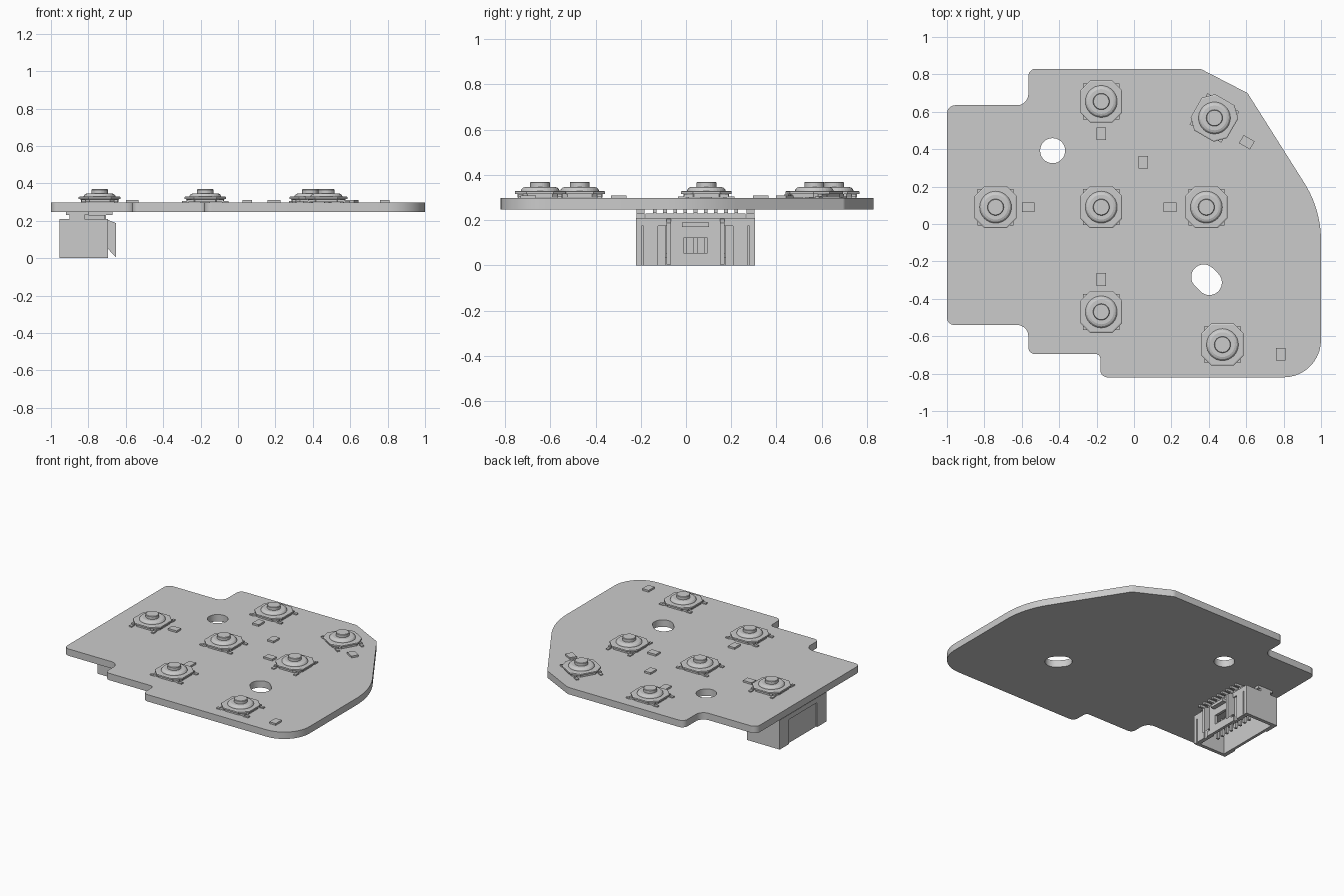
import bpy, bmesh, math
from mathutils import Vector, Matrix

cube = bpy.data.objects.get("Cube")
if cube:
    bpy.data.objects.remove(cube, do_unlink=True)

grey = bpy.data.materials.new("light grey")
grey.use_nodes = True
COLOUR = (0.6, 0.6, 0.6, 1)
grey.diffuse_color = COLOUR
grey.node_tree.nodes["Principled BSDF"].inputs["Base Color"].default_value = COLOUR

BOTTOM, TOP = 0.248, 0.297


def finish(name, bm, place):
    mesh = bpy.data.meshes.new(name)
    bmesh.ops.recalc_face_normals(bm, faces=bm.faces)
    bm.to_mesh(mesh)
    bm.free()
    mesh.materials.append(grey)
    ob = bpy.data.objects.new(name, mesh)
    bpy.context.collection.objects.link(ob)
    ob.matrix_world = place


def on_board(x, y, turn):
    return Matrix.Translation((x, y, TOP)) @ Matrix.Rotation(math.radians(turn), 4, "Z")


def box(bm, x0, x1, y0, y1, z0, z1):
    size = Matrix.Diagonal((x1 - x0, y1 - y0, z1 - z0, 1))
    mid = Matrix.Translation(((x0 + x1) / 2, (y0 + y1) / 2, (z0 + z1) / 2))
    bmesh.ops.create_cube(bm, size=1, matrix=mid @ size)


def loft(bm, rings):
    """Skin a stack of equal-length rings and cap both ends."""
    loops = [[bm.verts.new(p) for p in ring] for ring in rings]
    for a, b in zip(loops, loops[1:]):
        for i in range(len(a)):
            j = (i + 1) % len(a)
            bm.faces.new((a[i], a[j], b[j], b[i]))
    bm.faces.new(loops[0][::-1])
    bm.faces.new(loops[-1])


def octagon(half, cut, z):
    a, b = half, half - cut
    return [(x, y, z) for x, y in ((a, -b), (a, b), (b, a), (-b, a),
                                   (-a, b), (-a, -b), (-b, -a), (b, -a))]


def circle(r, z, n=32):
    return [(r * math.cos(math.tau * i / n), r * math.sin(math.tau * i / n), z)
            for i in range(n)]


def rounded(corners):
    """Outline whose (x, y, radius) corners are filleted."""
    pts = []
    for i, (x, y, r) in enumerate(corners):
        p = Vector((x, y))
        a = (Vector(corners[i - 1][:2]) - p).normalized()
        b = (Vector(corners[(i + 1) % len(corners)][:2]) - p).normalized()
        half = a.angle(b) / 2
        centre = p + (a + b).normalized() * r / math.sin(half)
        start = (p + a * r / math.tan(half) - centre).normalized()
        end = (p + b * r / math.tan(half) - centre).normalized()
        for k in range(11):
            pts.append(centre + start.slerp(end, k / 10).normalized() * r)
    return pts


# Circuit board with a round hole and a slot
outline = rounded([
    (-1, 0.635, 0.045), (-0.565, 0.635, 0.06), (-0.565, 0.83, 0.04),
    (0.355, 0.83, 0.05), (0.607, 0.7, 0.03), (1, 0.078, 0.58),
    (1, -0.82, 0.2), (-0.18, -0.82, 0.04), (-0.18, -0.695, 0.025),
    (-0.565, -0.695, 0.035), (-0.565, -0.54, 0.06), (-1, -0.54, 0.04)])
HOLE = 0.067
hole = [(x - 0.435, y + 0.392) for x, y, z in circle(HOLE, 0)]
slot = []
for i in range(34):
    t = math.radians(45) + math.tau * (i - i // 17) / 32
    s = 1 if i < 17 else -1
    slot.append((0.388 - s * 0.015 + HOLE * math.cos(t),
                 -0.298 + s * 0.015 + HOLE * math.sin(t)))

curve = bpy.data.curves.new("board_outline", "CURVE")
curve.dimensions = "2D"
curve.fill_mode = "BOTH"
curve.extrude = (TOP - BOTTOM) / 2
for loop in (outline, hole, slot):
    spline = curve.splines.new("POLY")
    spline.points.add(len(loop) - 1)
    for point, p in zip(spline.points, loop):
        point.co = (p[0], p[1], 0, 1)
    spline.use_cyclic_u = True
helper = bpy.data.objects.new("board_outline", curve)
bpy.context.collection.objects.link(helper)
bpy.context.view_layer.update()
flat = bpy.data.meshes.new_from_object(
    helper.evaluated_get(bpy.context.evaluated_depsgraph_get()))
bpy.data.objects.remove(helper, do_unlink=True)
bm = bmesh.new()
bm.from_mesh(flat)
bmesh.ops.remove_doubles(bm, verts=bm.verts, dist=0.0005)
finish("circuit_board", bm, Matrix.Translation((0, 0, (TOP + BOTTOM) / 2)))

# Push buttons: chamfered body, metal cover, round collar, plunger and legs
buttons = [(-0.175, 0.655, 0), (0.43, 0.567, -30), (-0.74, 0.09, 90),
           (-0.175, 0.09, 0), (0.387, 0.09, 90), (-0.175, -0.47, 0),
           (0.473, -0.645, 0)]
for spot in buttons:
    bm = bmesh.new()
    loft(bm, [octagon(0.1, 0.045, 0.003), octagon(0.1, 0.045, 0.018),
              octagon(0.112, 0.052, 0.019), octagon(0.112, 0.052, 0.03),
              octagon(0.106, 0.05, 0.033)])
    loft(bm, [circle(0.086, 0.03), circle(0.084, 0.038), circle(0.077, 0.046),
              circle(0.066, 0.05)])
    loft(bm, [circle(0.044, 0.045), circle(0.044, 0.069), circle(0.041, 0.072)])
    for sx in (-1, 1):
        for sy in (-1, 1):
            ys = sorted((sy * 0.076, sy * 0.096))
            box(bm, *sorted((sx * 0.09, sx * 0.125)), *ys, 0, 0.008)
            box(bm, *sorted((sx * 0.06, sx * 0.098)), *ys, 0.004, 0.018)
    finish("push_button", bm, on_board(*spot))

# Small chip components
chips = [(-0.175, 0.482, 90), (0.05, 0.33, 90), (0.603, 0.437, -30),
         (0.192, 0.09, 0), (-0.565, 0.09, 0), (-0.175, -0.297, 90),
         (0.785, -0.697, 90)]
for spot in chips:
    bm = bmesh.new()
    box(bm, -0.034, 0.034, -0.025, 0.025, 0, 0.013)
    finish("chip_component", bm, on_board(*spot))

# Connector housing under the board, open downwards
MID, HALF = 0.042, 0.263
X0, X1, ROOF, WALL = -0.955, -0.695, 0.21, 0.025
bm = bmesh.new()
box(bm, X0, X1, MID - HALF, MID + HALF, 0.175, ROOF)
box(bm, X0 + 0.01, X0 + 0.03, MID - HALF, MID + HALF, 0, 0.18)
for s in (-1, 1):
    def span(a, b):
        return sorted((MID + s * a, MID + s * b))
    box(bm, X0, X1, *span(HALF - WALL, HALF), 0, 0.18)
    box(bm, X0, X0 + 0.03, *span(0.16, HALF), 0, 0.18)
    box(bm, X1 - 0.03, X1 - 0.01, *span(0.13, HALF), 0, 0.18)
    box(bm, X1 - 0.03, X1, *span(0.165, 0.23), 0, 0.2)
    # guide ribs beside the latch, with a slanted lower end
    rib = [(X1 - 0.03, 0.05), (X1, 0.05), (X1 + 0.042, 0.005),
           (X1 + 0.042, 0.188), (X1, 0.205), (X1 - 0.03, 0.205)]
    loft(bm, [[(x, y, z) for x, z in rib] for y in span(0.108, 0.128)])
    box(bm, X1 - 0.03, X1, *span(0.1, 0.135), 0, 0.035)
    # latch panel around its window
    box(bm, X1 - 0.02, X1, *span(0.052, 0.11), 0, 0.195)
box(bm, X1 - 0.02, X1, MID - 0.052, MID + 0.052, 0.122, 0.195)
box(bm, X1 - 0.02, X1, MID - 0.052, MID + 0.052, 0, 0.055)
box(bm, X1 - 0.02, X1 + 0.03, MID - 0.06, MID + 0.06, 0.17, 0.19)
finish("connector_housing", bm, Matrix())

# Contact pins inside the housing and solder tails against the board
bm = bmesh.new()
PINS = 9
for i in range(PINS):
    y = MID + (i - (PINS - 1) / 2) * 0.045
    box(bm, -0.835, -0.815, y - 0.008, y + 0.008, 0.05, 0.18)
    box(bm, -0.82, -0.67, y - 0.008, y + 0.008, 0.232, BOTTOM)
    box(bm, -0.72, -0.705, y - 0.008, y + 0.008, 0.2, 0.235)
box(bm, -0.83, -0.71, MID - 0.22, MID + 0.22, ROOF, 0.23)
for s in (-1, 1):
    ys = sorted((MID + s * 0.225, MID + s * 0.26))
    box(bm, -0.92, -0.8, *ys, 0.23, BOTTOM)
    box(bm, -0.9, -0.82, *ys, ROOF, 0.23)
finish("connector_contacts", bm, Matrix())
